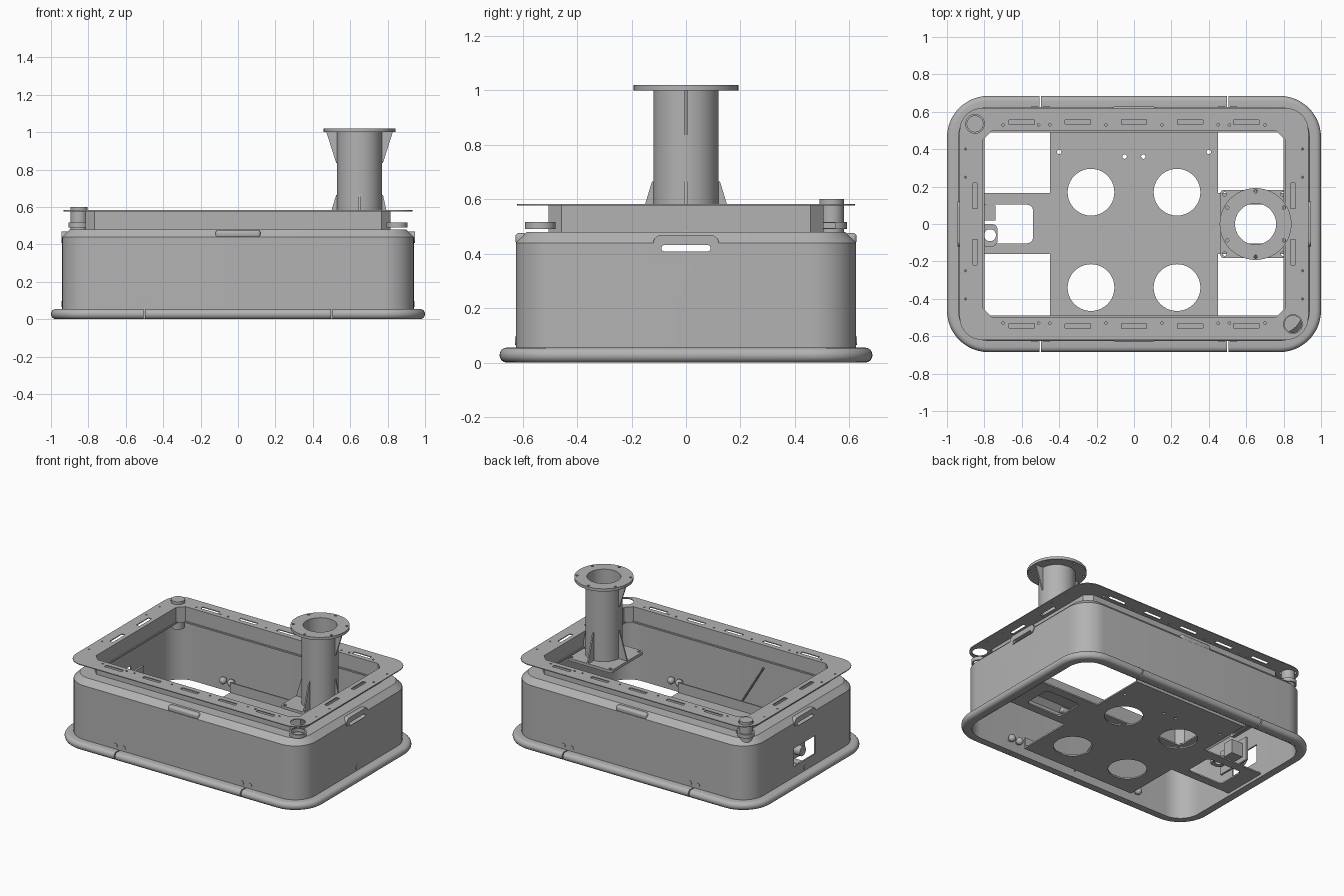
import bpy, bmesh, math
from mathutils import Matrix, Vector

cube = bpy.data.objects.get("Cube")
if cube:
    bpy.data.objects.remove(cube)

grey = bpy.data.materials.new("plain_grey")
grey.use_nodes = True
grey.diffuse_color = (0.45, 0.45, 0.45, 1)
grey.node_tree.nodes["Principled BSDF"].inputs["Base Color"].default_value = (0.45, 0.45, 0.45, 1)


# ---- helpers: each adds a closed solid to a bmesh ----
def ring(bm, hx, hy, r, z, segs, cx=0, cy=0):
    pts = []
    for k, (sx, sy) in enumerate([(1, 1), (-1, 1), (-1, -1), (1, -1)]):
        for i in range(segs + 1):
            a = math.pi / 2 * (k + i / segs)
            pts.append(bm.verts.new((cx + sx * (hx - r) + r * math.cos(a),
                                     cy + sy * (hy - r) + r * math.sin(a), z)))
    return pts


def skin(bm, a, b):
    for i in range(len(a)):
        j = (i + 1) % len(a)
        bm.faces.new((a[i], a[j], b[j], b[i]))


def loft(bm, rings, segs=10):
    loops = [ring(bm, *r, segs) for r in rings]
    for i, loop in enumerate(loops):
        skin(bm, loop, loops[(i + 1) % len(loops)])


def slab(bm, hx, hy, r, z0, z1, segs=8, cx=0, cy=0):
    a, b = ring(bm, hx, hy, r, z0, segs, cx, cy), ring(bm, hx, hy, r, z1, segs, cx, cy)
    skin(bm, a, b)
    bm.faces.new(a[::-1])
    bm.faces.new(b)


def box(bm, x0, x1, y0, y1, z0, z1):
    m = Matrix.Translation(((x0 + x1) / 2, (y0 + y1) / 2, (z0 + z1) / 2))
    bmesh.ops.create_cube(bm, size=1, matrix=m @ Matrix.Diagonal((x1 - x0, y1 - y0, z1 - z0, 1)))


def cyl(bm, c, r, h, axis="Z", segs=32, r2=None):
    turn = {"X": Matrix.Rotation(math.pi / 2, 4, "Y"),
            "Y": Matrix.Rotation(math.pi / 2, 4, "X"), "Z": Matrix()}[axis]
    bmesh.ops.create_cone(bm, cap_ends=True, segments=segs, radius1=r, radius2=r2 or r, depth=h,
                          matrix=Matrix.Translation(c) @ turn)


def side_stadium(bm, x, depth, hy, hz, z):
    # rounded slot facing sideways
    old = set(bm.verts)
    slab(bm, hz, hy, hz * 0.98, -depth / 2, depth / 2)
    bmesh.ops.transform(bm, verts=[v for v in bm.verts if v not in old],
                        matrix=Matrix.Translation((x, 0, z)) @ Matrix.Rotation(math.pi / 2, 4, "Y"))


def to_object(name, fill):
    bm = bmesh.new()
    fill(bm)
    bmesh.ops.recalc_face_normals(bm, faces=bm.faces)
    me = bpy.data.meshes.new(name)
    bm.to_mesh(me)
    bm.free()
    ob = bpy.data.objects.new(name, me)
    bpy.context.collection.objects.link(ob)
    return ob


def make(name, fill, cuts=None):
    ob = to_object(name, fill)
    if cuts:
        cutter = to_object(name + "_cutter", cuts)
        cutter.hide_render = True
        mod = ob.modifiers.new("cut", "BOOLEAN")
        mod.operation, mod.solver, mod.object = "DIFFERENCE", "EXACT", cutter
        bpy.context.view_layer.update()
        ob.data = bpy.data.meshes.new_from_object(
            ob.evaluated_get(bpy.context.evaluated_depsgraph_get()))
        ob.modifiers.clear()
        bpy.data.objects.remove(cutter)
    ob.data.materials.clear()
    ob.data.materials.append(grey)
    bpy.ops.object.select_all(action="DESELECT")
    ob.select_set(True)
    bpy.context.view_layer.objects.active = ob
    bpy.ops.object.shade_smooth_by_angle(angle=math.radians(30))
    return ob


SIGNS = (-1, 1)
BOLT_X = [s * 0.5 + d for s in SIGNS for d in (-0.032, 0.032)]


# ---- outer shell with grip slots and socket opening ----
def shell_cuts(bm):
    for s in SIGNS:
        side_stadium(bm, s * 0.92, 0.12, 0.09, 0.012, 0.42)
    box(bm, -1, -0.85, -0.12, 0.12, 0.13, 0.26)


make("outer_shell", lambda bm: loft(bm, [
    (0.94, 0.625, 0.16, 0), (0.94, 0.625, 0.16, 0.44), (0.90, 0.585, 0.12, 0.48),
    (0.80, 0.49, 0.04, 0.48), (0.80, 0.49, 0.04, 0.47), (0.895, 0.58, 0.115, 0.47),
    (0.93, 0.615, 0.15, 0.435), (0.93, 0.615, 0.15, 0)]), shell_cuts)


# ---- rounded bumper, split on the long sides ----
def bumper(bm):
    prof = [(0, 0.0005), (0, 0.0545)]
    for i in range(9):
        a = math.pi / 2 - math.pi * i / 8
        prof.append((0.035 + 0.027 * math.cos(a), 0.0275 + 0.0275 * math.sin(a)))
    loft(bm, [(0.938 + o, 0.623 + o, 0.16 + o, z) for o, z in prof], 12)


make("bumper", bumper, lambda bm: [
    box(bm, x * 0.5 - 0.004, x * 0.5 + 0.004, y * 0.66 - 0.034, y * 0.66 + 0.05, -0.1, 0.1)
    for x in SIGNS for y in SIGNS])


# ---- thin lid plate with opening, slots and screw holes ----
def lid_cuts(bm):
    slab(bm, 0.807, 0.497, 0.045, 0.5, 0.7, 1)
    for s in SIGNS:
        for i in range(5):
            slab(bm, 0.068, 0.013, 0.002, 0.5, 0.7, 1, -0.6 + 0.3 * i, s * 0.545)
        for y in (-0.15, 0.15):
            slab(bm, 0.013, 0.068, 0.002, 0.5, 0.7, 1, s * 0.85, y)
        cyl(bm, (s * 0.85, -s * 0.535, 0.58), 0.05, 0.2)
        for x in (-0.7, -0.51, -0.45, -0.15, 0.15, 0.45, 0.51, 0.7):
            cyl(bm, (x, s * 0.53, 0.58), 0.007, 0.2, segs=10)
        for y in (-0.4, -0.25, 0.25, 0.4):
            cyl(bm, (s * 0.9, y, 0.58), 0.006, 0.2, segs=10)


make("lid_plate", lambda bm: slab(bm, 0.932, 0.62, 0.12, 0.577, 0.583, 10), lid_cuts)

# ---- upright frame below the lid, with cut corners ----
make("lid_frame", lambda bm: loft(bm, [
    (0.815, 0.505, 0.048, 0.475), (0.815, 0.505, 0.048, 0.578),
    (0.807, 0.497, 0.045, 0.578), (0.807, 0.497, 0.045, 0.475)], 1))


# ---- corner rings on two opposite corners ----
for s, label in ((1, "left"), (-1, "right")):
    def corner(bm, s=s):
        cyl(bm, (s * 0.85, -s * 0.535, 0.503), 0.056, 0.026)
        box(bm, min(s * 0.78, s * 0.83), max(s * 0.78, s * 0.83),
            min(-s * 0.49, -s * 0.55), max(-s * 0.49, -s * 0.55), 0.492, 0.514)
    make(label + "_corner_ring", corner,
         lambda bm, s=s: cyl(bm, (s * 0.85, -s * 0.535, 0.5), 0.045, 0.2))


# ---- floor plate with side tongues and round openings ----
def floor(bm):
    slab(bm, 0.45, 0.56, 0.005, 0.02, 0.03, 1)


def floor_cuts(bm):
    for x in SIGNS:
        for y in (0.17, -0.34):
            cyl(bm, (x * 0.23, y, 0.03), 0.125, 0.1, segs=40)
        for px, py in ((0.4, 0.385), (0.05, 0.36)):
            cyl(bm, (x * px, py, 0.03), 0.012, 0.1, segs=12)


make("floor_plate", floor, floor_cuts)
for s, label in ((1, "left"), (-1, "right")):
    make(label + "_floor_tongue",
         lambda bm: slab(bm, 0.24, 0.163, 0.002, 0.02, 0.03, 1, s * 0.69, 0.003),
         lambda bm: slab(bm, 0.14, 0.103, 0.03, 0, 0.1, 6, s * 0.68, 0))
    make("floor_flange_" + label, lambda bm: box(
        bm, -0.45, 0.45, s * 0.56 - 0.005, s * 0.56 + 0.005, 0.02, 0.1))

# ---- grips: pockets on long sides, slotted plates on short sides ----
for s, label in ((-1, "front"), (1, "back")):
    grip = make(label + "_grip", lambda bm: box(
        bm, -0.12, 0.12, s * 0.605 - 0.022, s * 0.605 + 0.022, 0.435, 0.476))
    bev = grip.modifiers.new("round", "BEVEL")
    bev.width, bev.segments = 0.014, 3
for s, label in ((1, "left"), (-1, "right")):
    make(label + "_grip",
         lambda bm: side_stadium(bm, s * 0.927, 0.036, 0.12, 0.031, 0.438),
         lambda bm: side_stadium(bm, s * 0.92, 0.2, 0.09, 0.012, 0.42))


# ---- bolts through the shell ----
def bolts(bm):
    spots = [(x, s * 0.62, "Y") for x in BOLT_X for s in SIGNS] + [(s * 0.935, 0, "X") for s in SIGNS]
    for x, y, axis in spots:
        cyl(bm, (x, y, 0.08), 0.016, 0.018, axis, 16)
        inward = Vector((0, -0.03 if y > 0 else 0.03, 0)) if axis == "Y" else \
            Vector((-0.03 if x > 0 else 0.03, 0, 0))
        bmesh.ops.create_uvsphere(bm, u_segments=14, v_segments=8, radius=0.025,
                                  matrix=Matrix.Translation(Vector((x, y, 0.08)) + inward))


make("shell_bolts", bolts)


# ---- socket assembly behind the side opening ----
def socket(bm):
    box(bm, -0.83, -0.74, 0.02, 0.1, 0.14, 0.24)
    box(bm, -0.85, -0.835, -0.13, 0.13, 0.11, 0.28)
    cyl(bm, (-0.885, 0, 0.19), 0.035, 0.08, "X", 20)
    slab(bm, 0.045, 0.06, 0.03, 0.15, 0.17, 6, -0.775, -0.06)


make("side_socket", socket, lambda bm: cyl(bm, (-0.77, -0.06, 0.16), 0.032, 0.1))

# ---- slanted rod on the inner front wall ----
make("inner_rod", lambda bm: bmesh.ops.create_cone(
    bm, cap_ends=True, segments=10, radius1=0.006, radius2=0.006, depth=0.38,
    matrix=Matrix.Translation((-0.1, -0.595, 0.2)) @ Matrix.Rotation(math.radians(-31), 4, "Y")))

# ---- mast: tube, flange, base plate and gussets ----
MX = 0.65
make("mast_tube", lambda bm: cyl(bm, (MX, 0, 0.73), 0.12, 0.55, segs=48),
     lambda bm: cyl(bm, (MX, 0, 0.73), 0.11, 0.8, segs=48))


def flange_cuts(bm):
    cyl(bm, (MX, 0, 1), 0.11, 0.2, segs=48)
    for i in range(6):
        a = math.radians(30 + 60 * i)
        cyl(bm, (MX + 0.175 * math.cos(a), 0.175 * math.sin(a), 1), 0.009, 0.2, segs=12)


def base_cuts(bm):
    cyl(bm, (MX, 0, 0.45), 0.11, 0.2, segs=48)
    for x in SIGNS:
        for y in SIGNS:
            cyl(bm, (0.64 + x * 0.155, y * 0.16, 0.45), 0.011, 0.2, segs=12)


make("mast_flange", lambda bm: cyl(bm, (MX, 0, 1.01), 0.192, 0.02, segs=56), flange_cuts)
make("mast_base", lambda bm: slab(bm, 0.178, 0.183, 0.02, 0.445, 0.465, 4, 0.64), base_cuts)


def gusset(bm, angle, z_wide, z_narrow, reach):
    rot = Matrix.Translation((MX, 0, 0)) @ Matrix.Rotation(angle, 4, "Z")
    prof = [(0.114, z_wide), (reach, z_wide), (0.125, z_narrow), (0.114, z_narrow)]
    sides = [[bm.verts.new(rot @ Vector((r, t, z))) for r, z in prof] for t in (-0.005, 0.005)]
    skin(bm, *sides)
    bm.faces.new(sides[0][::-1])
    bm.faces.new(sides[1])


def gussets(bm):
    for i in range(4):
        gusset(bm, math.pi / 2 * i, 0.463, 0.665, 0.17 if i == 0 else 0.186)
    for a in (0, math.pi):
        gusset(bm, a, 1.002, 0.835, 0.178)


make("mast_gussets", gussets)
